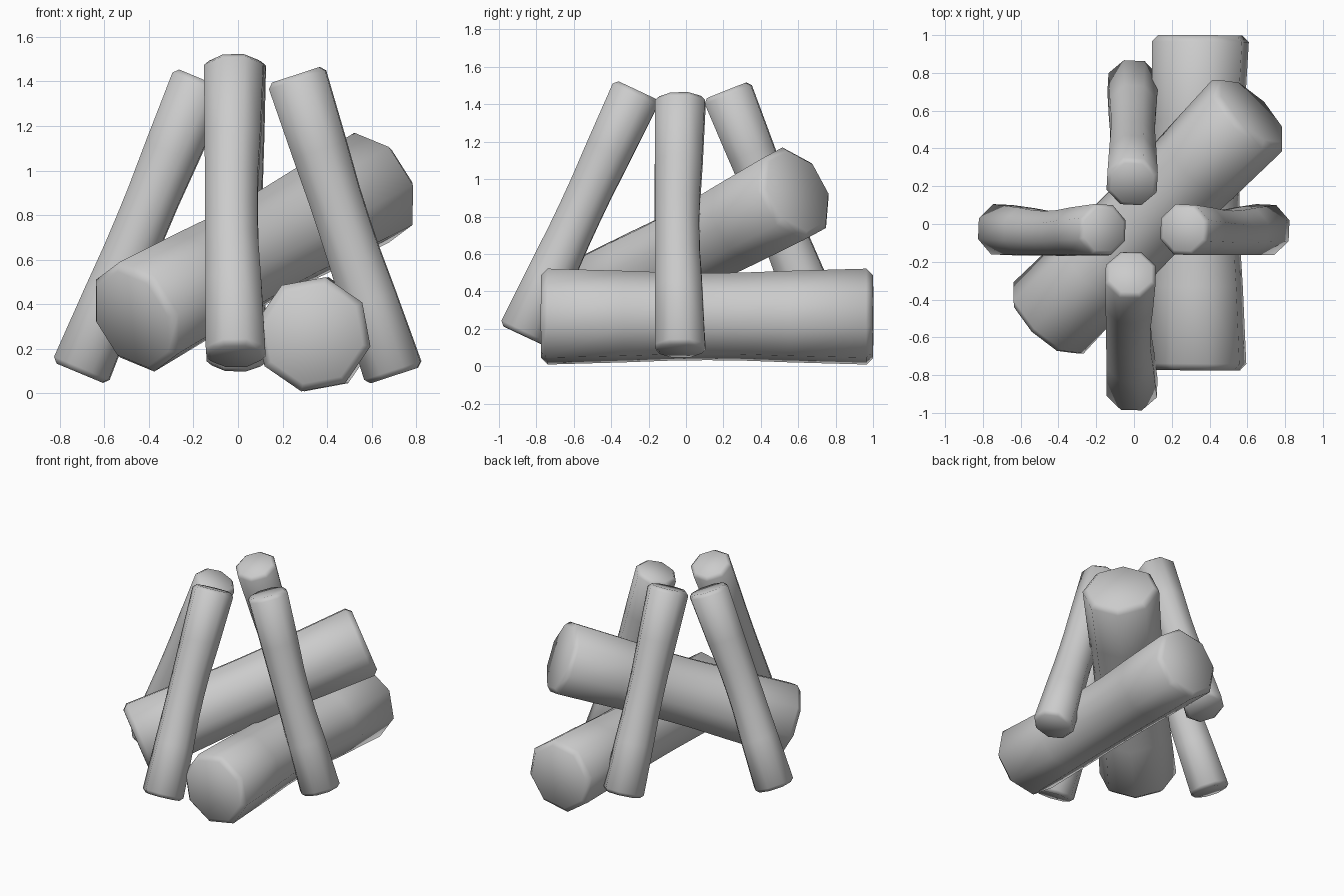
import bpy, bmesh, math
from mathutils import Vector

if "Cube" in bpy.data.objects:
    bpy.data.objects.remove(bpy.data.objects["Cube"])

SIDES = 8


def log(name, start, end, radius, phase, sag, bevel, waist=0.88):
    """Eight-sided log with a pinched waist and chamfered ends."""
    a, b = Vector(start), Vector(end)
    axis = b - a
    length = axis.length
    d = axis.normalized()
    u = d.cross(Vector((0, 0, 1))).normalized()
    v = u.cross(d)
    e = bevel / length
    # stations along the log: (position, pinch amount, cap inset)
    stations = [(0, 0, bevel), (e, 0, 0), (0.25, 0.5, 0), (0.4, 0.93, 0), (0.5, 1, 0),
                (0.6, 0.93, 0), (0.75, 0.5, 0), (1 - e, 0, 0), (1, 0, bevel)]
    bm = bmesh.new()
    rings = []
    for t, pinch, inset in stations:
        c = a + axis * t + Vector(sag) * pinch
        r = radius * (1 - (1 - waist) * pinch) - inset
        ring = []
        for i in range(SIDES):
            ang = math.radians(phase) + math.tau * i / SIDES
            ring.append(bm.verts.new(c + (u * math.cos(ang) + v * math.sin(ang)) * r))
        rings.append(ring)
    for p, q in zip(rings, rings[1:]):
        for i in range(SIDES):
            j = (i + 1) % SIDES
            bm.faces.new((p[i], p[j], q[j], q[i]))
    bm.faces.new(rings[0])
    bm.faces.new(rings[-1])
    bmesh.ops.recalc_face_normals(bm, faces=bm.faces)
    for f in bm.faces:
        f.smooth = True
    mesh = bpy.data.meshes.new(name)
    bm.to_mesh(mesh)
    bm.free()
    obj = bpy.data.objects.new(name, mesh)
    bpy.context.collection.objects.link(obj)
    return obj


# Four thin logs leaning together
leaning = [
    ("leaning_log_front", (-0.01, -0.875, 0.165), (-0.018, -0.26, 1.475), (-0.015, 0, 0)),
    ("leaning_log_back", (-0.005, 0.75, 0.14), (-0.01, 0.217, 1.475), (0, 0, 0)),
    ("leaning_log_left", (-0.71, -0.03, 0.09), (-0.16, -0.03, 1.41), (0, -0.02, 0)),
    ("leaning_log_right", (0.702, -0.03, 0.08), (0.26, -0.03, 1.43), (-0.005, -0.015, 0)),
]
for name, lo, hi, sag in leaning:
    log(name, lo, hi, 0.144, 25, sag, 0.024)

# Thick log lying on the ground
log("ground_log", (0.338, -0.775, 0.265), (0.352, 1.0, 0.265), 0.262, 33, (-0.02, 0, 0), 0.035, 0.91)

# Thick log resting diagonally on the ground log
log("diagonal_log", (-0.475, -0.52, 0.332), (0.622, 0.597, 0.935), 0.265, 3, (0, 0, 0), 0.035, 0.91)
